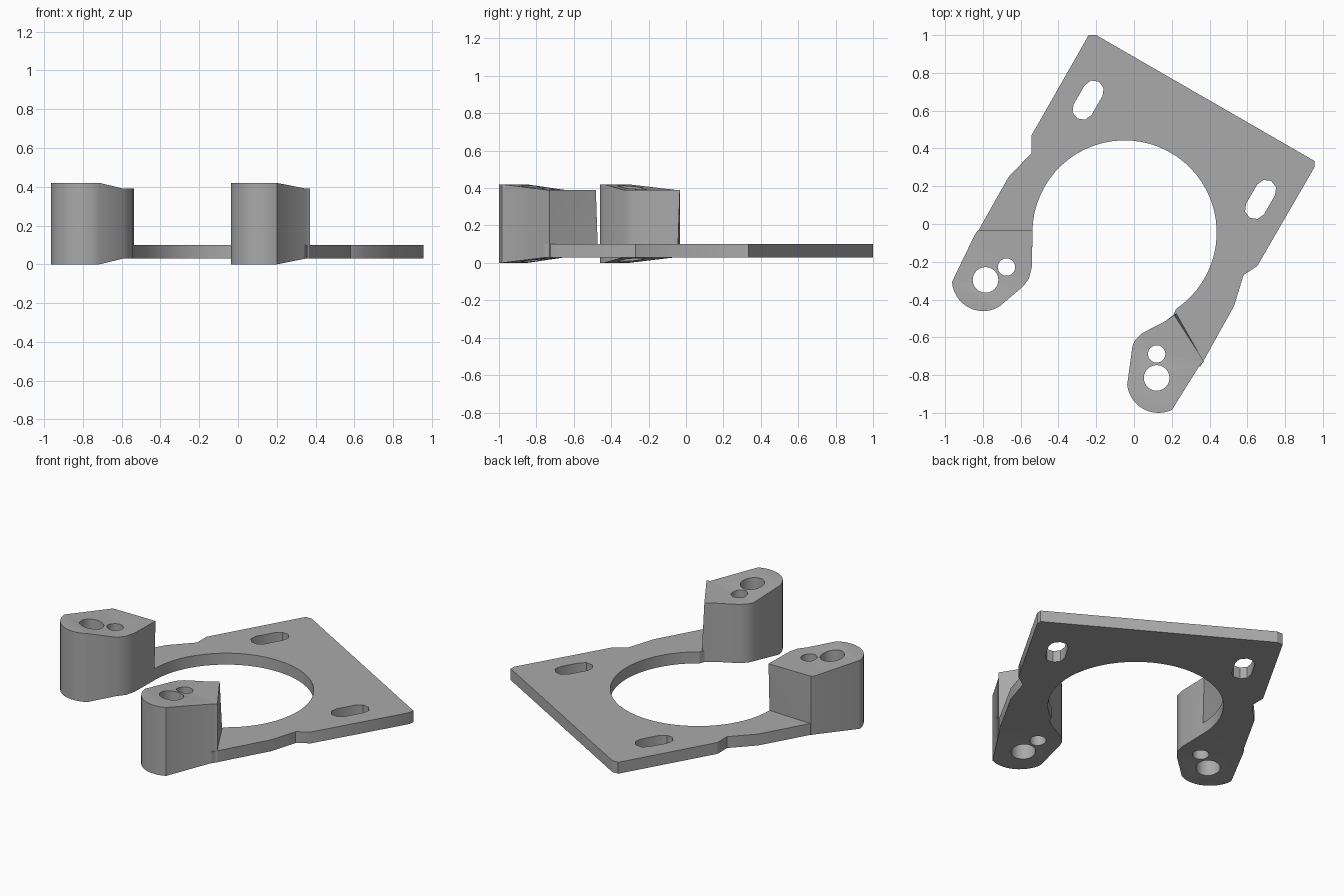
import bpy
import bmesh
from math import cos, sin, radians

cube = bpy.data.objects.get("Cube")
if cube:
    bpy.data.objects.remove(cube, do_unlink=True)

grey = bpy.data.materials.new("mid_grey")
grey.use_nodes = True
colour = (0.4, 0.4, 0.4, 1)
grey.diffuse_color = colour
grey.node_tree.nodes["Principled BSDF"].inputs["Base Color"].default_value = colour

PLATE_LOW, PLATE_HIGH = 0.03, 0.10
POST_HIGH, DROP = 0.42, 0.03


def arc(cx, cy, r, start, end, steps):
    angles = [radians(start + (end - start) * i / steps) for i in range(steps + 1)]
    return [(cx + r * cos(a), cy + r * sin(a)) for a in angles]


def slot(cx, cy, r, half):
    """Elongated hole leaning along the arms of the bracket."""
    dx, dy = half * cos(radians(60)), half * sin(radians(60))
    return arc(cx + dx, cy + dy, r, -30, 150, 4) + arc(cx - dx, cy - dy, r, 150, 330, 4)


def finish(name, bm):
    bmesh.ops.recalc_face_normals(bm, faces=bm.faces)
    mesh = bpy.data.meshes.new(name)
    bm.to_mesh(mesh)
    bm.free()
    mesh.materials.append(grey)
    obj = bpy.data.objects.new(name, mesh)
    bpy.context.collection.objects.link(obj)
    return obj


def rings(bm, low, high):
    """Two rings of points joined by a wall."""
    a = [bm.verts.new(p) for p in low]
    b = [bm.verts.new(p) for p in high]
    n = len(a)
    for i in range(n):
        j = (i + 1) % n
        bm.faces.new((a[i], a[j], b[j], b[i]))
    return a, b


def prism(name, outline, low, high):
    bm = bmesh.new()
    for ring in rings(bm, [(x, y, low) for x, y in outline], [(x, y, high) for x, y in outline]):
        bm.faces.new(ring)
    return finish(name, bm)


def post(name, end, rest, draft):
    """Tall post: full height at its round end, stepping in by DROP near the plate."""
    k = len(end)
    drops = [0] * k + [DROP] * len(rest)
    outline = end + rest
    low = [(x, y, d) for (x, y), d in zip(outline, drops)]
    high = [(x, y, POST_HIGH - d) for (x, y), d in zip(outline, drops)]
    index, dx, dy = draft
    x, y, z = high[k + index]
    high[k + index] = (x + dx, y + dy, z)
    bm = bmesh.new()
    for ring in rings(bm, low, high):
        bm.faces.new(ring[:k])
        bm.faces.new((ring[0], ring[k - 1], ring[k], ring[-1]))
        bm.faces.new(ring[k:])
    bmesh.ops.triangulate(bm, faces=[f for f in bm.faces if len(f.verts) == 4])
    return finish(name, bm)


def cut(obj, outlines):
    bpy.context.view_layer.objects.active = obj
    for outline in outlines:
        cutter = prism("hole_cutter", outline, -0.2, 0.7)
        cutter.hide_render = True
        mod = obj.modifiers.new("hole", 'BOOLEAN')
        mod.operation = 'DIFFERENCE'
        mod.solver = 'EXACT'
        mod.object = cutter
        bpy.ops.object.modifier_apply(modifier=mod.name)
        bpy.data.objects.remove(cutter, do_unlink=True)
    bpy.ops.object.select_all(action='DESELECT')
    obj.select_set(True)
    bpy.ops.object.shade_smooth_by_angle(angle=radians(28))


# Flat plate with the large round opening
outer = [(0.35, -0.757), (0.53, -0.434), (0.58, -0.27), (0.653, -0.222), (0.955, 0.30),
         (0.957, 0.333), (-0.20, 1.0), (-0.24, 1.0), (-0.542, 0.47), (-0.542, 0.376),
         (-0.664, 0.249), (-0.828, -0.042), (-0.838, -0.06), (-0.54, -0.065)]
opening = arc(-0.05, -0.045, 0.488, 180, -56, 40)
plate = prism("mounting_plate", outer + opening + [(0.21, -0.48)], PLATE_LOW, PLATE_HIGH)
cut(plate, [slot(-0.243, 0.656, 0.055, 0.058), slot(0.67, 0.13, 0.055, 0.058)])

# Post at the end of the right arm
right_post = post("right_post", arc(-0.798, -0.295, 0.166, 184, 300, 14),
                  [(-0.59, -0.333), (-0.556, -0.29), (-0.541, -0.23), (-0.537, -0.045),
                   (-0.826, -0.033), (-0.842, -0.055)], (3, 0, 0.012))
cut(right_post, [arc(-0.786, -0.296, 0.068, 0, 345, 23),
                 arc(-0.675, -0.228, 0.046, 0, 345, 23)])

# Post at the end of the left arm
left_post = post("left_post", arc(0.13, -0.833, 0.167, 186, 295, 14),
                 [(0.352, -0.742), (0.372, -0.73), (0.225, -0.47), (0.165, -0.515),
                  (0.10, -0.548), (0.04, -0.58), (0.006, -0.615), (-0.008, -0.645)],
                 (2, -0.012, -0.012))
cut(left_post, [arc(0.12, -0.815, 0.068, 0, 345, 23),
                arc(0.12, -0.688, 0.046, 0, 345, 23)])
